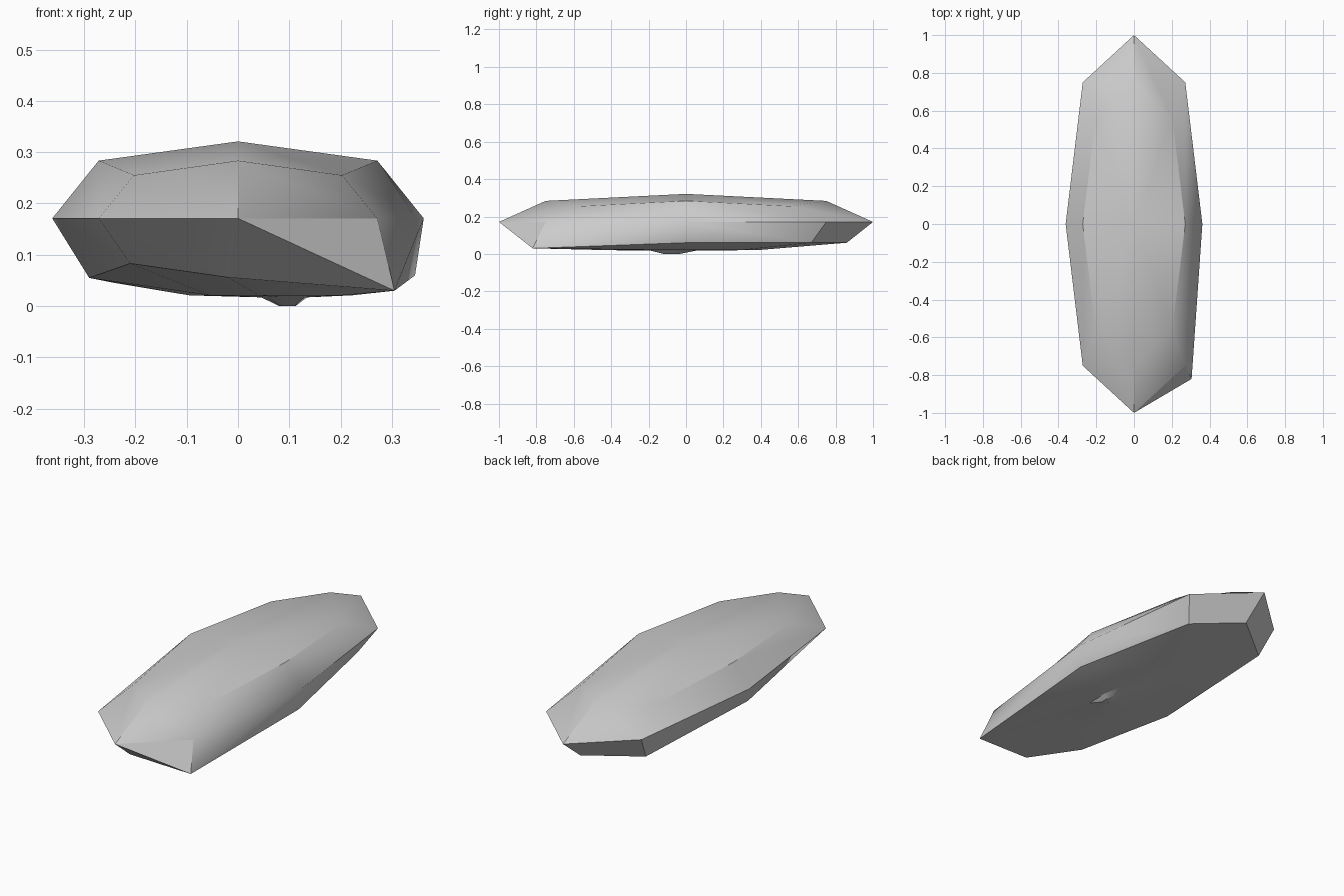
import bpy
import bmesh
from math import radians
from mathutils import Vector

cube = bpy.data.objects.get("Cube")
if cube:
    bpy.data.objects.remove(cube, do_unlink=True)

stone = bpy.data.materials.new("stone_grey")
stone.use_nodes = True
stone.diffuse_color = (0.6, 0.6, 0.6, 1)
stone.node_tree.nodes["Principled BSDF"].inputs["Base Color"].default_value = stone.diffuse_color

RX, RY, RZ, MID = 0.362, 1.0, 0.15, 0.171
# compass directions, starting at the front and turning towards +x
COMPASS = [(0, -1), (1, -1), (1, 0), (1, 1), (0, 1), (-1, 1), (-1, 0), (-1, -1)]
bm = bmesh.new()


def ring(points):
    return [bm.verts.new(p) for p in points]


def softened(side, corner, height):
    """Eight points of a rounded block at one level."""
    pts = []
    for x, y in COMPASS:
        k = corner if x and y else side
        pts.append((x * k * RX, y * k * RY, MID + height * RZ * (k if height else 0)))
    return ring(pts)


def bridge(upper, lower, split=()):
    for i in range(8):
        j = (i + 1) % 8
        a, b, c, d = upper[i], upper[j], lower[j], lower[i]
        if i in split:
            # the jutting corner splits its two faces towards the rim
            if i % 2 == 0:
                bm.faces.new((a, d, c)), bm.faces.new((a, c, b))
            else:
                bm.faces.new((a, d, b)), bm.faces.new((b, d, c))
        else:
            bm.faces.new((a, d, c, b))


# rounded crown and rim
crown = softened(0.75, 0.56, 1)
rim = softened(1.0, 0.75, 0)
top = bm.verts.new((0, 0, MID + RZ))
for i in range(0, 8, 2):
    bm.faces.new((top, crown[i], crown[i + 1], crown[(i + 2) % 8]))
bridge(crown, rim)

# uneven lower edge
base_pts = [(-0.02, -0.85, 0.056), (0.305, -0.82, 0.03), (0.345, 0, 0.06), (0.21, 0.67, 0.06),
            (0.0, 0.86, 0.06), (-0.24, 0.67, 0.045), (-0.29, -0.09, 0.055), (-0.21, -0.65, 0.083)]
base = ring(base_pts)
bridge(rim, base, split=(0, 1))

# flat underside with a small nub
hub = Vector((0.1, -0.08, 0))


def inward(amount, z):
    return ring([hub.lerp(Vector((p[0], p[1], 0)), amount) + Vector((0, 0, z)) for p in base_pts])


flat = inward(0.5, 0.021)
root = inward(0.14, 0.017)
tip = inward(0.05, 0.0)
bridge(base, flat)
bridge(flat, root)
bridge(root, tip)
bm.faces.new(list(reversed(tip)))

bmesh.ops.recalc_face_normals(bm, faces=bm.faces)
mesh = bpy.data.meshes.new("rock")
bm.to_mesh(mesh)
bm.free()
mesh.materials.append(stone)
rock = bpy.data.objects.new("rock", mesh)
bpy.context.collection.objects.link(rock)
bpy.context.view_layer.objects.active = rock
rock.select_set(True)
bpy.ops.object.shade_smooth_by_angle(angle=radians(30))
